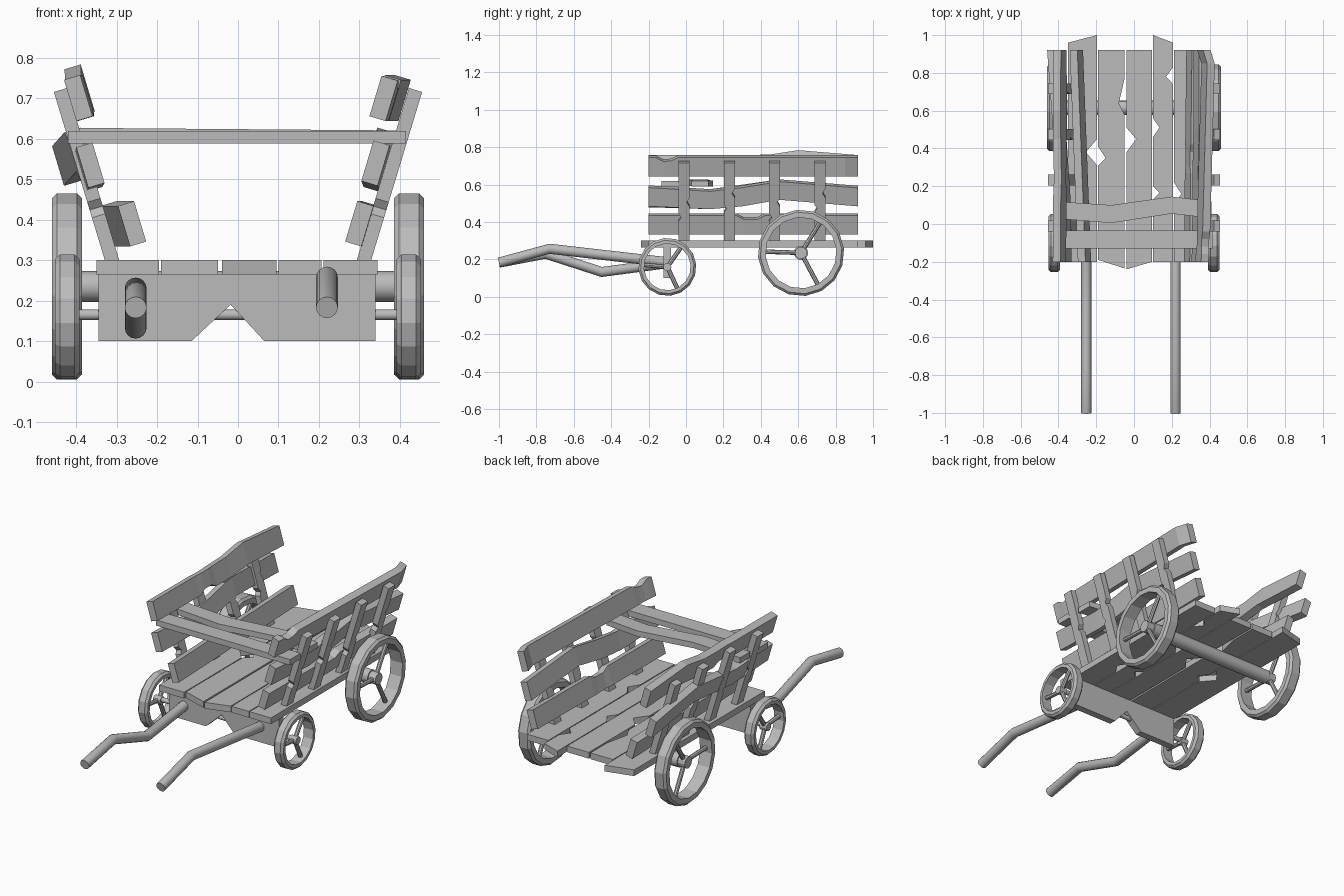
import bpy, bmesh, math
from mathutils import Vector

cube = bpy.data.objects.get("Cube")
if cube:
    bpy.data.objects.remove(cube, do_unlink=True)

wood = bpy.data.materials.new("worn_grey_wood")
wood.use_nodes = True
GREY = (0.5, 0.5, 0.5, 1)
wood.diffuse_color = GREY
wood.node_tree.nodes["Principled BSDF"].inputs["Base Color"].default_value = GREY


def finish(name, bm, smooth=False):
    bmesh.ops.recalc_face_normals(bm, faces=bm.faces)
    mesh = bpy.data.meshes.new(name)
    bm.to_mesh(mesh)
    bm.free()
    mesh.materials.append(wood)
    obj = bpy.data.objects.new(name, mesh)
    bpy.context.collection.objects.link(obj)
    if smooth:
        bpy.ops.object.select_all(action='DESELECT')
        obj.select_set(True)
        bpy.context.view_layer.objects.active = obj
        bpy.ops.object.shade_smooth_by_angle(angle=math.radians(32))
    return obj


def loft(bm, sections, closed=False):
    """Skin a row of equal-sized point loops."""
    rings = [[bm.verts.new(p) for p in s] for s in sections]
    n = len(rings[0])
    pairs = list(zip(rings, rings[1:]))
    if closed:
        pairs.append((rings[-1], rings[0]))
    else:
        bm.faces.new(rings[0])
        bm.faces.new(rings[-1])
    for a, b in pairs:
        for i in range(n):
            j = (i + 1) % n
            bm.faces.new((a[i], a[j], b[j], b[i]))


def prism(name, outline, place, low, high):
    """Extrude an outline; place maps (u, v, depth) to a point."""
    bm = bmesh.new()
    loft(bm, [[place(u, v, d) for u, v in outline] for d in (low, high)])
    return finish(name, bm)


def tube(bm, path, radius, sides=16):
    """Round bar along a path lying in a plane of constant x, or along x."""
    pts = [Vector(p) for p in path]
    side = Vector((1, 0, 0))
    if abs((pts[-1] - pts[0]).normalized().x) > 0.9:
        side = Vector((0, 1, 0))
    rings = []
    for i, p in enumerate(pts):
        t = (pts[min(i + 1, len(pts) - 1)] - pts[max(i - 1, 0)]).normalized()
        up = t.cross(side).normalized()
        rings.append([p + radius * (math.cos(a) * side + math.sin(a) * up)
                      for a in (k * math.tau / sides for k in range(sides))])
    loft(bm, rings)


# Floor planks with chipped edges
PLANKS = [
    [(-.35, -.20), (-.195, -.20), (-.195, .31), (-.255, .38), (-.195, .45),
     (-.195, 1.0), (-.35, .96)],
    [(-.19, -.19), (-.05, -.235), (-.05, .58), (-.08, .64), (-.05, .77),
     (-.05, .92), (-.19, .92), (-.19, .41), (-.15, .35), (-.19, .31)],
    [(-.04, -.24), (.095, -.20), (.095, .92), (-.04, .92), (-.04, .51),
     (.012, .45), (-.04, .38)],
    [(.10, -.20), (.207, -.20), (.207, .74), (.17, .78), (.207, .83),
     (.207, .96), (.10, 1.0), (.10, .56), (.135, .51), (.10, .46),
     (.10, .20), (.135, .165), (.10, .13)],
    [(.212, -.20), (.345, -.20), (.345, .92), (.212, .92), (.212, .22),
     (.25, .16), (.212, .10)],
]
for i, outline in enumerate(PLANKS):
    prism(f"floor_plank_{i + 1}", outline, lambda u, v, d: (u, v, d), .265, .30)

# Notched board carrying the front axle
prism("front_axle_board",
      [(-.345, .10), (-.115, .10), (-.018, .19), (.065, .10), (.34, .10),
       (.34, .265), (-.345, .265)],
      lambda u, v, d: (u, d, v), -.12, -.08)

# Leaning posts
LEAN = Vector((.29, 0, .957))
for side, label in ((1, "left"), (-1, "right")):
    for i in range(4):
        y = -.01 + .242 * i
        chip = .05 * (i % 2)
        outline = [(-.029, 0), (.029, 0), (.029, .2 + chip), (.014, .225 + chip),
                   (.029, .25 + chip), (.029, .445), (-.029, .445),
                   (-.029, .16 + chip), (-.015, .14 + chip), (-.029, .12 + chip)]

        def on_post(u, v, d, side=side, y=y):
            return (side * (.31 + LEAN.x * v + LEAN.z * d), y + u,
                    .295 + LEAN.z * v - LEAN.x * d)
        prism(f"{label}_post_{i + 1}", outline, on_post, -.017, .017)


def side_board(name, side, stations, thick=.04):
    """Leaning board through stations of (y, x, bottom, top)."""
    bm = bmesh.new()
    rings = []
    for y, x, low, high in stations:
        mid = (low + high) / 2
        ring = []
        for edge, t in ((low, -1), (low, 1), (high, 1), (high, -1)):
            h = edge - mid
            ring.append((side * (x + .3 * h + t * thick / 2), y, edge - .006 * t))
        rings.append(ring)
    loft(bm, rings)
    finish(name, bm)


side_board("left_lower_board", 1, [
    (-.2, .30, .34, .44), (.27, .304, .34, .44), (.31, .305, .34, .42),
    (.38, .305, .34, .42), (.42, .306, .34, .44), (.92, .312, .34, .44)])
side_board("left_middle_board", 1, [
    (-.2, .34, .49, .59), (.13, .345, .475, .57), (.3, .345, .49, .59),
    (.5, .35, .525, .622), (.92, .35, .49, .588)])
side_board("left_upper_board", 1, [
    (-.2, .36, .65, .75), (-.16, .362, .65, .75), (-.12, .364, .65, .73),
    (-.08, .366, .65, .733), (-.04, .368, .65, .752), (.85, .392, .65, .752),
    (.92, .37, .65, .752)])
side_board("right_lower_board", -1, [
    (-.2, .262, .34, .44), (.92, .305, .34, .44)])
side_board("right_middle_board", -1, [
    (-.2, .365, .485, .585), (.13, .37, .475, .57), (.5, .395, .525, .622),
    (.92, .425, .49, .588)])
side_board("right_upper_board", -1, [
    (-.2, .395, .65, .752), (.18, .392, .65, .752), (.22, .392, .67, .752),
    (.28, .392, .67, .752), (.32, .392, .65, .752), (.45, .392, .65, .755),
    (.6, .392, .665, .778), (.92, .392, .65, .752)])

# Boards across the top
prism("front_cross_board", [(-.42, -.13), (.415, -.13), (.415, -.035), (-.42, -.035)],
      lambda u, v, d: (u, v, d), .588, .62)
prism("bent_cross_board",
      [(-.42, .03), (-.12, .005), (.2, .055), (.41, .03),
       (.41, .12), (.2, .145), (-.12, .10), (-.42, .12)],
      lambda u, v, d: (u, v, d - .008 * u), .592, .624)


def wheel(name, x, y, z, outer, inner, half, phase):
    """Bevelled rim with three spokes and a hub."""
    bm = bmesh.new()
    b = .012
    section = [(-half, inner), (half, inner), (half, outer - b), (half - b, outer),
               (b - half, outer), (-half, outer - b)]
    rings = []
    for k in range(16):
        a = k * math.tau / 16 + .1
        rings.append([(x + s, y + r * math.cos(a), z + r * math.sin(a))
                      for s, r in section])
    loft(bm, rings, closed=True)
    for k in range(3):
        a = math.radians(phase - 120 * k)
        rim = (x, y + inner * 1.03 * math.cos(a), z + inner * 1.03 * math.sin(a))
        tube(bm, [(x, y, z), rim], .012, 8)
    hub = outer * .14
    tube(bm, [(x - .022, y, z), (x + .022, y, z)], hub, 12)
    finish(name, bm)


for side, label in ((1, "left"), (-1, "right")):
    wheel(f"{label}_front_wheel", side * .422, -.1, .16, .155, .125, .03, 175)
    wheel(f"{label}_rear_wheel", side * .423, .615, .235, .231, .19, .037, 178)

# Axles
for name, y, z, reach, radius in (("front_axle", -.1, .165, .42, .013),
                                  ("rear_axle", .615, .235, .40, .038)):
    bm = bmesh.new()
    tube(bm, [(-reach, y, z), (reach, y, z)], radius)
    finish(name, bm, smooth=True)

# Pull handles
for name, x, path in (
        ("left_handle", .22, [(-1, .183), (-.73, .257), (-.1, .185)]),
        ("right_handle", -.253, [(-1, .183), (-.75, .23), (-.45, .133), (-.1, .18)])):
    bm = bmesh.new()
    tube(bm, [(x, y, z) for y, z in path], .027)
    finish(name, bm, smooth=True)
